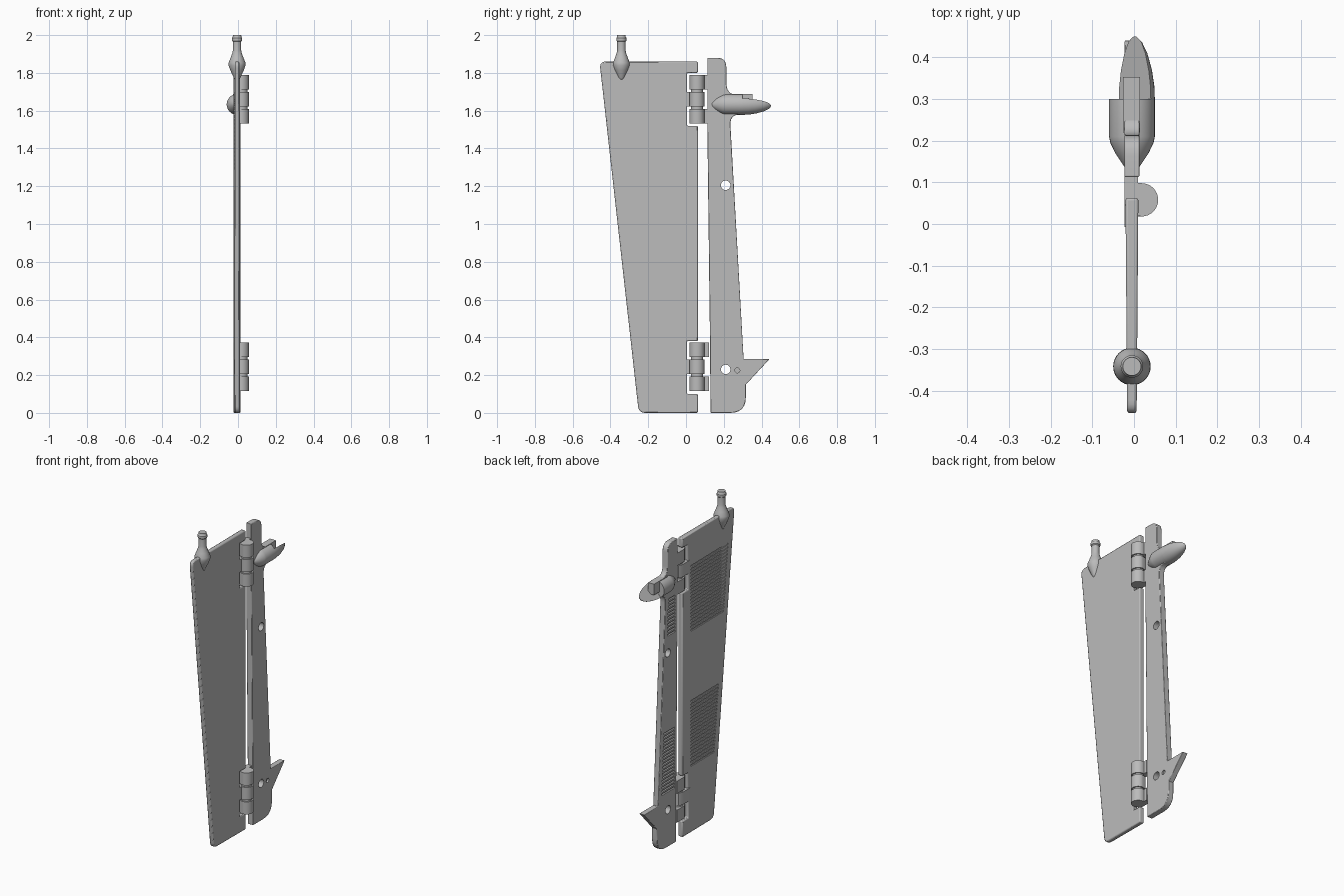
import bpy, bmesh, math
from mathutils import Matrix, Vector

if "Cube" in bpy.data.objects:
    bpy.data.objects.remove(bpy.data.objects["Cube"], do_unlink=True)

MID_X = -0.005  # middle plane of the plates

grey = bpy.data.materials.new("plain_grey")
grey.use_nodes = True
grey.diffuse_color = (0.5, 0.5, 0.5, 1)
grey.node_tree.nodes["Principled BSDF"].inputs["Base Color"].default_value = (0.5, 0.5, 0.5, 1)


def make(name, bm, smooth=True):
    bmesh.ops.recalc_face_normals(bm, faces=bm.faces)
    mesh = bpy.data.meshes.new(name)
    bm.to_mesh(mesh)
    bm.free()
    obj = bpy.data.objects.new(name, mesh)
    bpy.context.collection.objects.link(obj)
    mesh.materials.append(grey)
    if smooth:
        bpy.ops.object.select_all(action="DESELECT")
        bpy.context.view_layer.objects.active = obj
        obj.select_set(True)
        bpy.ops.object.shade_smooth_by_angle(angle=math.radians(35))
    return obj


def rounded(corners, steps=6):
    """Outline from (a, b, rounding) corners."""
    out = []
    for i, (a, b, r) in enumerate(corners):
        p = Vector((a, b))
        if r == 0:
            out.append(p)
            continue
        before = Vector(corners[i - 1][:2])
        after = Vector(corners[(i + 1) % len(corners)][:2])
        s = p + (before - p).normalized() * r
        e = p + (after - p).normalized() * r
        for k in range(steps + 1):
            t = k / steps
            out.append(s * (1 - t) ** 2 + p * 2 * t * (1 - t) + e * t * t)
    return out


def prism(points, direction):
    bm = bmesh.new()
    face = bm.faces.new([bm.verts.new(p) for p in points])
    new = bmesh.ops.extrude_face_region(bm, geom=[face])["geom"]
    bmesh.ops.translate(bm, vec=direction, verts=[v for v in new if isinstance(v, bmesh.types.BMVert)])
    return bm


def lathe(profile, sides=32):
    bm = bmesh.new()
    verts = [bm.verts.new((r, 0, h)) for r, h in profile]
    edges = [bm.edges.new(pair) for pair in zip(verts, verts[1:])]
    bmesh.ops.spin(bm, geom=verts + edges, cent=(0, 0, 0), axis=(0, 0, 1),
                   angle=math.tau, steps=sides)
    bmesh.ops.remove_doubles(bm, verts=bm.verts, dist=0.0001)
    return bm


def add_box(bm, x, y, z):
    size = Matrix.Diagonal((x[1] - x[0], y[1] - y[0], z[1] - z[0], 1))
    centre = Matrix.Translation((sum(x) / 2, sum(y) / 2, sum(z) / 2))
    bmesh.ops.create_cube(bm, size=1, matrix=centre @ size)


def add_slots(bm, z0, z1, front, back, count):
    """Horizontal grooves whose ends follow the plate edges."""
    pitch = (z1 - z0) / count
    for i in range(count):
        z = z0 + i * pitch
        add_box(bm, (-0.06, -0.013), (front(z), back(z)), (z, z + pitch * 0.5))


def add_hole(bm, y, z, r, depth=0.2, x=0):
    bmesh.ops.create_cone(bm, cap_ends=True, segments=24, radius1=r, radius2=r, depth=depth,
                          matrix=Matrix.Translation((x, y, z)) @ Matrix.Rotation(math.pi / 2, 4, "Y"))


def cut(obj, bm, name):
    cutter = make(name, bm, False)
    cutter.hide_render = True
    cutter.hide_set(True)
    cutter.display_type = "WIRE"
    mod = obj.modifiers.new("cut", "BOOLEAN")
    mod.operation = "DIFFERENCE"
    mod.solver = "EXACT"
    mod.object = cutter
    # Apply the modifiers, then drop the cutter
    dg = bpy.context.evaluated_depsgraph_get()
    mesh = bpy.data.meshes.new_from_object(obj.evaluated_get(dg))
    obj.modifiers.clear()
    obj.data = mesh
    bpy.data.objects.remove(cutter, do_unlink=True)


def plate(name, corners, half_thickness):
    points = [(-1, p.x, p.y) for p in rounded(corners)]
    bm = prism(points, (2, 0, 0))
    for v in bm.verts:
        v.co.x = MID_X + v.co.x * half_thickness(v.co.y)
    obj = make(name, bm)
    bevel = obj.modifiers.new("soft_edges", "BEVEL")
    bevel.width = 0.006
    bevel.segments = 2
    bevel.angle_limit = math.radians(50)
    return obj


# Front plate, thinner toward its leading edge
front_plate = plate("front_plate", [
    (-0.458, 1.86, 0.035), (0.063, 1.86, 0), (0.063, 1.8, 0), (0.005, 1.8, 0),
    (0.005, 1.52, 0), (0.063, 1.52, 0), (0.063, 0.38, 0), (0.005, 0.38, 0),
    (0.005, 0.1, 0), (0.063, 0.1, 0), (0.063, 0, 0), (-0.25, 0, 0.035)],
    lambda y: 0.0155 + (y - 0.063) * 0.008)


def leading(z):
    return -0.25 - 0.112 * z + 0.045


slots = bmesh.new()
add_slots(slots, 1.25, 1.67, leading, lambda z: -0.02, 20)
add_slots(slots, 0.41, 0.83, leading, lambda z: -0.02, 20)
cut(front_plate, slots, "front_slots")

# Rear plate with pointed spur, rounded foot and holes
rear_plate = plate("rear_plate", [
    (0.113, 1.88, 0), (0.213, 1.88, 0.05), (0.215, 1.685, 0.055), (0.29, 1.685, 0),
    (0.29, 1.58, 0), (0.232, 1.58, 0.055), (0.305, 0.285, 0), (0.442, 0.285, 0),
    (0.317, 0.15, 0), (0.317, 0, 0.085), (0.13, 0, 0), (0.127, 0.38, 0), (0.113, 1.52, 0)],
    lambda y: 0.018)


def trailing(z):
    return 0.321 - 0.0565 * z - 0.03


slots = bmesh.new()
add_slots(slots, 1.31, 1.55, lambda z: 0.14, trailing, 11)
add_slots(slots, 0.34, 0.73, lambda z: 0.145, trailing, 19)
add_hole(slots, 0.21, 1.205, 0.025)
add_hole(slots, 0.21, 0.23, 0.025)
add_hole(slots, 0.272, 0.225, 0.013, 0.04, 0.022)
cut(rear_plate, slots, "rear_cuts")

# Hinges: two outer knuckles on the rear plate, one middle knuckle on the front plate, a pin
PIN_X, PIN_Y, RADIUS = 0.018, 0.058, 0.04


def knuckle(name, z, side):
    arc = [math.pi / 2 - math.pi * i / 16 for i in range(17)]
    shape = [(PIN_X + RADIUS * math.cos(a), RADIUS * math.sin(a)) for a in arc]
    shape += [(-0.01, -0.032), (-0.023, -0.01), (-0.023, 0.065), (0.01, 0.065), (0.01, RADIUS)]
    points = [(x, PIN_Y + side * y, z) for x, y in shape]
    make(name, prism(points, (0, 0, 0.078)))


for label, base in (("lower", 0.115), ("upper", 1.532)):
    for i, side in enumerate((1, -1, 1)):
        knuckle(f"{label}_hinge_knuckle_{i + 1}", base + i * 0.09, side)
    pin = lathe([(0, 0), (0.032, 0), (0.032, 0.24), (0, 0.24)], 24)
    bmesh.ops.translate(pin, vec=(PIN_X, PIN_Y, base + 0.01), verts=pin.verts)
    make(f"{label}_hinge_pin", pin)

# Bottle-shaped post on the front plate
post = lathe([(0, 1.74), (0.018, 1.775), (0.036, 1.815), (0.045, 1.84), (0.044, 1.855),
              (0.034, 1.88), (0.025, 1.905), (0.022, 1.92), (0.022, 1.965), (0.027, 1.97),
              (0.027, 1.985), (0.023, 1.99), (0.022, 2), (0, 2)])
bmesh.ops.translate(post, vec=(MID_X, -0.342, 0), verts=post.verts)
make("top_post", post)

# Bullet-shaped pod lying along y, with a tail sliced at a slant
POD = Matrix.Translation((MID_X, 0, 1.633)) @ Matrix.Rotation(-math.pi / 2, 4, "X")
pod = lathe([(0, 0.115), (0.02, 0.14), (0.04, 0.17), (0.052, 0.195), (0.055, 0.21),
             (0.055, 0.3), (0, 0.3)])
pod.transform(POD)
make("pod_nose", pod)

tail = lathe([(0, 0.3), (0.055, 0.3), (0.054, 0.33), (0.048, 0.37), (0.037, 0.41),
              (0.024, 0.437), (0.011, 0.45), (0, 0.453)])
tail.transform(POD)
normal = Vector((-1, 0, 1)).normalized()
cutting = bmesh.ops.bisect_plane(tail, geom=tail.verts[:] + tail.edges[:] + tail.faces[:],
                                 plane_co=Vector((MID_X, 0, 1.633)) - normal * 0.01,
                                 plane_no=normal, clear_outer=True)
rim = [e for e in cutting["geom_cut"] if isinstance(e, bmesh.types.BMEdge)]
bmesh.ops.holes_fill(tail, edges=rim)
make("pod_tail", tail)

block = bmesh.new()
add_box(block, (-0.027, 0.014), (0.22, 0.353), (1.62, 1.688))
make("pod_block", block, False)
